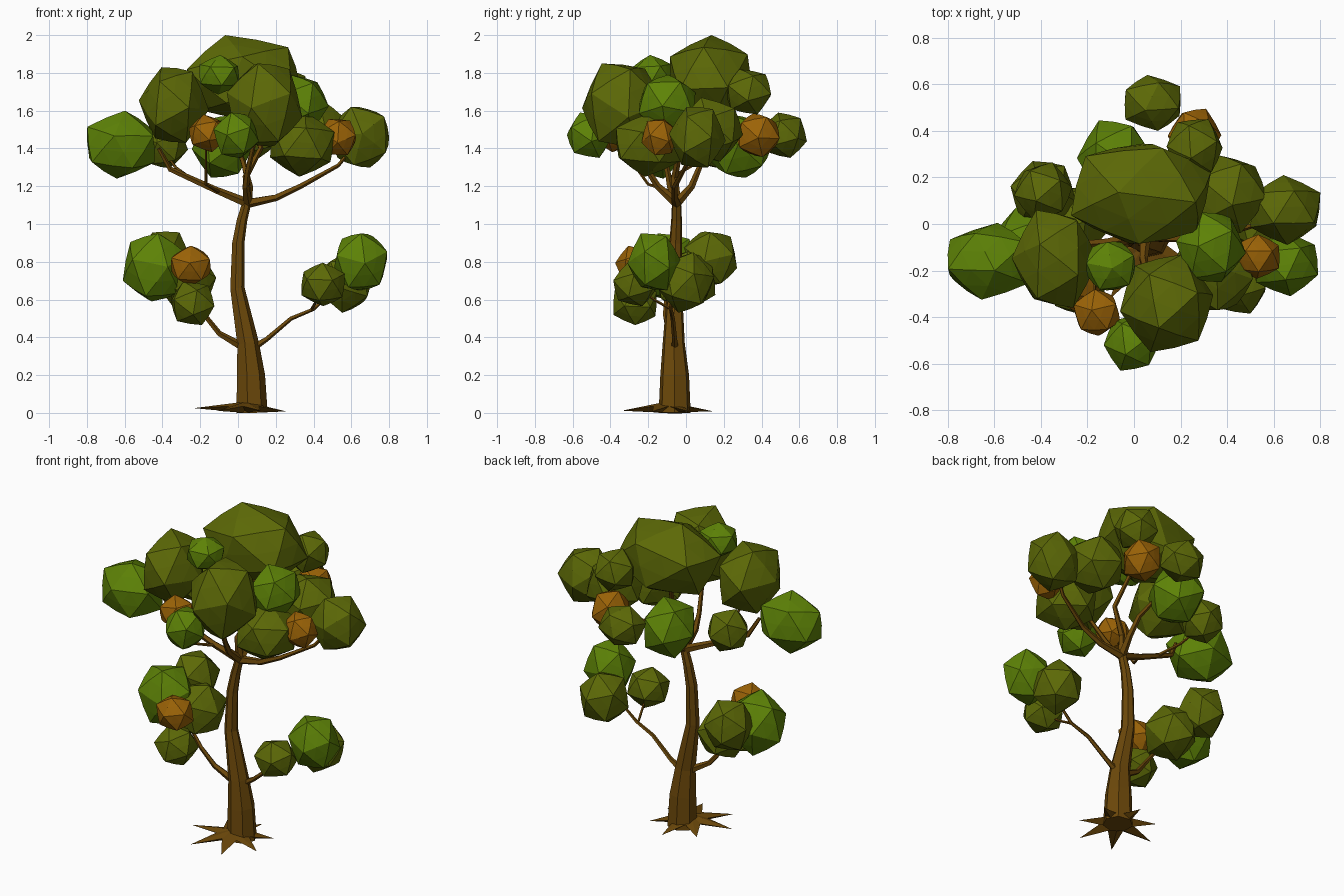
import bpy, bmesh, math, random
from mathutils import Vector, Euler

random.seed(4)
old = bpy.data.objects.get("Cube")
if old:
    bpy.data.objects.remove(old)


def material(name, rgb):
    m = bpy.data.materials.new(name)
    m.use_nodes = True
    m.diffuse_color = (*rgb, 1)
    m.node_tree.nodes["Principled BSDF"].inputs["Base Color"].default_value = (*rgb, 1)
    return m


OLIVE = material("olive leaf", (0.107, 0.14, 0.002))
GREEN = material("green leaf", (0.11, 0.225, 0.002))
ORANGE = material("autumn leaf", (0.33, 0.125, 0.002))
BARK = material("brown bark", (0.15, 0.065, 0.003))


def finish(name, bm, mat):
    bmesh.ops.recalc_face_normals(bm, faces=bm.faces)
    mesh = bpy.data.meshes.new(name)
    bm.to_mesh(mesh)
    bm.free()
    mesh.materials.append(mat)
    ob = bpy.data.objects.new(name, mesh)
    bpy.context.collection.objects.link(ob)
    return ob


def leaf_ball(name, mat, centre, size):
    """Low-poly icosahedron with slightly swollen faces, turned at random and fitted to its half size."""
    bm = bmesh.new()
    bmesh.ops.create_icosphere(bm, subdivisions=1, radius=1)
    bmesh.ops.subdivide_edges(bm, edges=bm.edges[:], cuts=1, use_grid_fill=True)
    for v in bm.verts:
        if v.co.length < .95:
            v.co = v.co.normalized() * .88
    turn = Euler([random.uniform(0, math.tau) for _ in range(3)]).to_matrix()
    bmesh.ops.transform(bm, matrix=turn.to_4x4(), verts=bm.verts)
    half = size if isinstance(size, tuple) else (size,) * 3
    for axis in range(3):
        reach = max(abs(v.co[axis]) for v in bm.verts)
        for v in bm.verts:
            v.co[axis] = v.co[axis] / reach * half[axis] + centre[axis]
    return finish(name, bm, mat)


def limb(name, path, radii, sides=5):
    """Tapered tube along a path."""
    bm = bmesh.new()
    pts = [Vector(p) for p in path]
    rings = []
    for i, p in enumerate(pts):
        along = pts[min(i + 1, len(pts) - 1)] - pts[max(i - 1, 0)]
        turn = Vector((0, 0, 1)).rotation_difference(along)
        ring = []
        for k in range(sides):
            a = math.tau * k / sides
            ring.append(bm.verts.new(p + turn @ Vector((math.cos(a), math.sin(a), 0)) * radii[i]))
        rings.append(ring)
    for low, high in zip(rings, rings[1:]):
        for k in range(sides):
            n = (k + 1) % sides
            bm.faces.new((low[k], low[n], high[n], high[k]))
    bm.faces.new(rings[0])
    bm.faces.new(rings[-1])
    return finish(name, bm, BARK)


# Trunk
limb("trunk",
     [(.07, -.06, 0), (.065, -.06, .2), (.05, -.065, .37), (-.005, -.06, .66),
      (.0, -.055, .9), (.02, -.05, 1.02), (.05, -.05, 1.13)],
     [.087, .078, .06, .04, .034, .029, .024], 7)

# Root star: uneven spikes around the foot
bm = bmesh.new()
foot = Vector((.04, -.1, 0))
count = 7
top = bm.verts.new(foot + Vector((0, 0, .06)))
base = bm.verts.new(foot)
ring = []
for k in range(count * 2):
    a = math.pi * k / count + .1
    reach, height = (random.uniform(.22, .28), random.uniform(.005, .03)) if k % 2 else (.1, .035)
    ring.append(bm.verts.new(foot + Vector((math.cos(a) * reach, math.sin(a) * reach, height))))
for k, v in enumerate(ring):
    w = ring[(k + 1) % len(ring)]
    bm.faces.new((top, v, w))
    bm.faces.new((base, w, v))
finish("roots", bm, BARK)

# Lower branches
limb("lower_right_branch", [(.04, -.07, .34), (-.1, -.09, .42), (-.18, -.11, .52), (-.3, -.1, .68)],
     [.025, .016, .013, .008])
limb("lower_left_branch", [(.07, -.06, .34), (.15, -.06, .39), (.28, -.07, .5), (.4, -.08, .55), (.52, -.07, .66)],
     [.022, .014, .012, .01, .007])
limb("lower_left_twig", [(.39, -.08, .55), (.42, -.17, .6), (.45, -.25, .66)], [.008, .007, .005])

# Crown branches, all from the fork
fork = (.05, -.05, 1.11)
crown = [
    ("crown_right_branch", [fork, (-.12, -.08, 1.18), (-.36, -.1, 1.29), (-.42, -.13, 1.4)]),
    ("crown_left_branch", [fork, (.2, -.06, 1.14), (.33, -.06, 1.2), (.53, 0, 1.31), (.62, .05, 1.42)]),
    ("crown_front_branch", [fork, (.04, -.15, 1.2), (.05, -.2, 1.28), (.1, -.32, 1.5)]),
    ("crown_back_branch", [fork, (.06, .03, 1.2), (.03, .08, 1.32), (0, .2, 1.4)]),
    ("crown_middle_branch", [fork, (.04, -.06, 1.25), (.12, -.03, 1.4), (.06, .08, 1.65)]),
]
for name, path in crown:
    limb(name, path, [.026, .019, .015, .011, .009][:len(path)])
limb("front_twig", [(-.1, -.08, 1.17), (-.17, -.2, 1.21), (-.17, -.36, 1.43)], [.01, .008, .006])
limb("side_twig", [(-.25, -.09, 1.24), (-.33, .02, 1.3), (-.39, .12, 1.38)], [.01, .008, .006])

# Leaf balls: centre and half size
leaves = {
    "olive_leaves": (OLIVE, [
        ((.03, .13, 1.77), (.3, .215, .23)), ((-.34, -.15, 1.63), (.185, .21, .2)),
        ((.14, -.34, 1.63), (.2, .21, .22)), ((.65, .06, 1.46), (.15, .15, .16)),
        ((.4, .13, 1.5), .17), ((.34, -.2, 1.42), .17),
        ((.08, .52, 1.47), .12), ((.26, .33, 1.7), .12),
        ((-.39, .14, 1.42), .125),
        ((-.39, .13, .82), .14), ((-.27, .0, .7), .155),
        ((-.24, -.27, .58), .115), ((.57, .0, .69), (.14, .15, .16)), ((.45, -.27, .68), .115)]),
    "green_leaves": (GREEN, [
        ((-.62, -.16, 1.42), (.18, .165, .18)), ((.33, -.1, 1.64), .15),
        ((-.1, -.18, 1.79), .105), ((-.01, -.51, 1.47), (.12, .12, .12)),
        ((-.08, .28, 1.41), .165), ((-.44, -.08, .77), (.17, .15, .18)),
        ((.65, -.17, .8), (.14, .14, .15))]),
    "autumn_leaves": (ORANGE, [
        ((.53, -.14, 1.46), .095), ((-.16, -.38, 1.48), .1),
        ((.26, .38, 1.47), .115), ((-.25, -.27, .78), .105)]),
}
for name, (mat, balls) in leaves.items():
    for i, (centre, size) in enumerate(balls):
        leaf_ball(f"{name}_{i + 1}", mat, centre, size)
